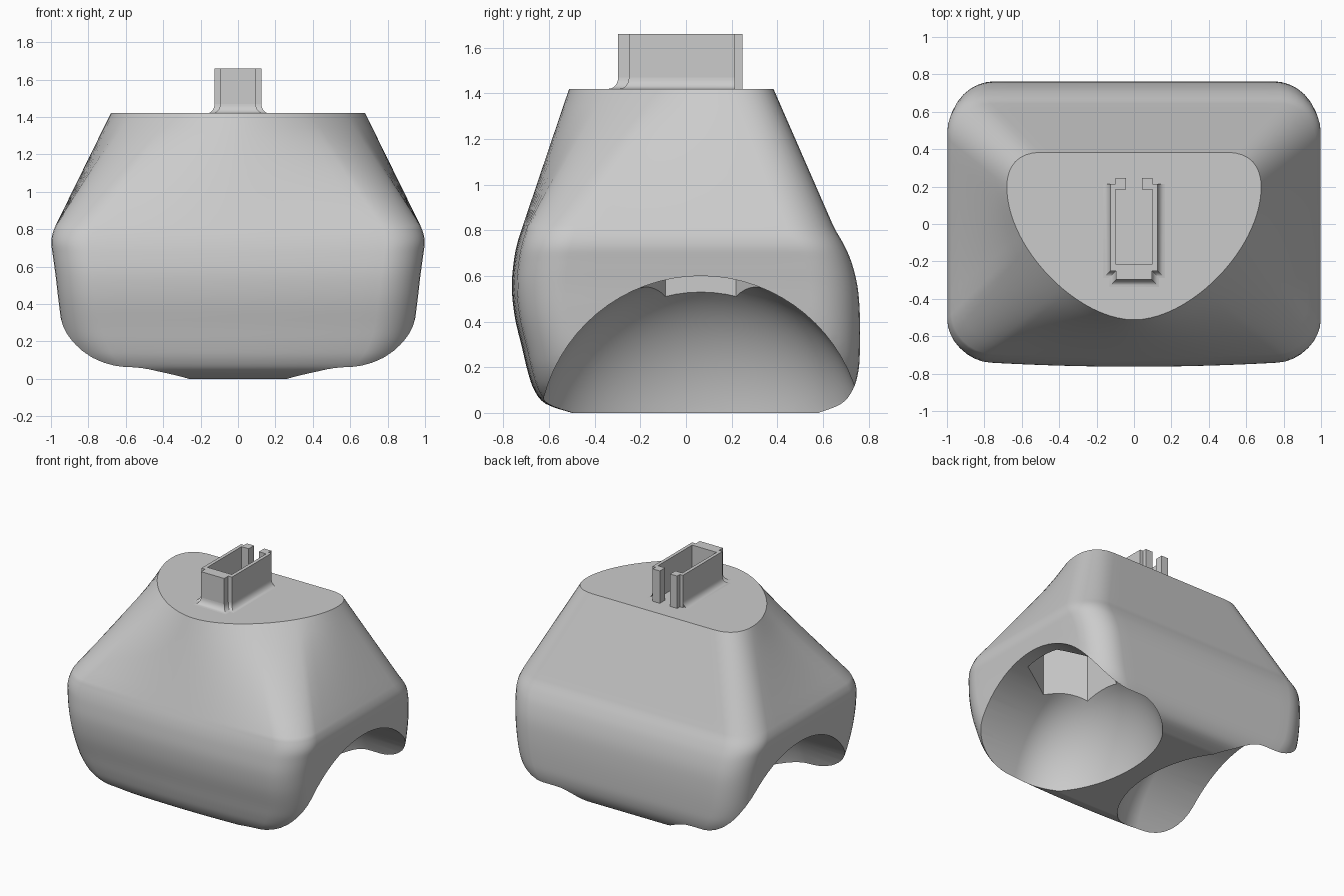
import bpy, bmesh, math
from mathutils import Vector

cube = bpy.data.objects.get("Cube")
if cube:
    bpy.data.objects.remove(cube, do_unlink=True)

grey = bpy.data.materials.new("plain_grey")
grey.use_nodes = True
grey.diffuse_color = (0.6, 0.6, 0.6, 1)
grey.node_tree.nodes["Principled BSDF"].inputs["Base Color"].default_value = (0.6, 0.6, 0.6, 1)


def loft(name, rings, caps=True):
    """Bridge equal-length closed rings of points into one object."""
    bm = bmesh.new()
    rows = [[bm.verts.new(p) for p in ring] for ring in rings]
    n = len(rows[0])
    for a, b in zip(rows, rows[1:]):
        for i in range(n):
            j = (i + 1) % n
            bm.faces.new((a[i], a[j], b[j], b[i]))
    if caps:
        bm.faces.new(rows[0])
        bm.faces.new(rows[-1])
    bmesh.ops.recalc_face_normals(bm, faces=bm.faces)
    mesh = bpy.data.meshes.new(name)
    bm.to_mesh(mesh)
    bm.free()
    mesh.materials.append(grey)
    obj = bpy.data.objects.new(name, mesh)
    bpy.context.collection.objects.link(obj)
    return obj


def select(obj):
    bpy.ops.object.select_all(action='DESELECT')
    obj.select_set(True)
    bpy.context.view_layer.objects.active = obj


def cut(obj, cutter):
    select(obj)
    mod = obj.modifiers.new("cut", 'BOOLEAN')
    mod.operation = 'DIFFERENCE'
    mod.solver = 'EXACT'
    mod.object = cutter
    bpy.ops.object.modifier_apply(modifier=mod.name)
    bpy.data.objects.remove(cutter, do_unlink=True)


def bezier(a, b, c, d, t):
    a, b, c, d = map(Vector, (a, b, c, d))
    s = 1 - t
    return a * s**3 + b * 3 * s * s * t + c * 3 * s * t * t + d * t**3


def line(a, b, t):
    return Vector(a).lerp(Vector(b), t)


STEPS = 8


def half_outline(parts):
    """Sample five edge functions, from back centre round to front centre."""
    pts = [f(i / STEPS) for f in parts for i in range(STEPS)]
    return pts + [parts[-1](1)]


def ring(half, z):
    full = half + [Vector((-p.x, p.y)) for p in half[-2:0:-1]]
    return [(p.x, p.y, z) for p in full]


# Top outline: straight back, rounded back corners, bowed front
def bow(t):
    return bezier((.68, .2), (.68, -.13), (.3, -.512), (0, -.512), t)


top_half = half_outline([
    lambda t: line((0, .383), (.5, .383), t),
    lambda t: bezier((.5, .383), (.62, .383), (.68, .31), (.68, .2), t),
    lambda t: bow(.3 * t),
    lambda t: bow(.3 + .32 * t),
    lambda t: bow(.62 + .38 * t)])


# Lower outlines: rounded rectangles with a slightly crowned front
def rect_half(hx, yf, yb, r=.21):
    def arc(cy, start):
        return lambda t: Vector((hx - r + r * math.cos(start - t * math.pi / 2),
                                 cy + r * math.sin(start - t * math.pi / 2)))
    pts = half_outline([
        lambda t: line((0, yb), (hx - r, yb), t),
        arc(yb - r, math.pi / 2),
        lambda t: line((hx, yb - r), (hx, yf + r), t),
        arc(yf + r, 0),
        lambda t: line((hx - r, yf), (0, yf), t)])
    for p in pts:
        if p.y < 0:
            p.y += .035 * (p.x / hx)**2 * p.y / yf
    return pts


# Height, half width, front and back of the lower body
levels = [Vector(v) for v in (
    (.95, .91, -.672, .587), (.82, .975, -.715, .645), (.74, .998, -.74, .69),
    (.66, .99, -.755, .725), (.55, .975, -.763, .752), (.42, .96, -.75, .762),
    (.28, .94, -.717, .762), (.18, .91, -.693, .755), (.10, .86, -.665, .73),
    (.04, .79, -.615, .68), (0, .7, -.5, .58))]
levels.append(levels[-1])


def spline(a, b, c, d, t):
    return .5 * (2 * b + (c - a) * t + (2 * a - 5 * b + 4 * c - d) * t * t
                 + (3 * b - a - 3 * c + d) * t**3)


shoulder = rect_half(*levels[1][1:])
rings = [ring([p.lerp(q, k / 8) for p, q in zip(top_half, shoulder)],
              1.42 + (levels[1][0] - 1.42) * k / 8) for k in range(8)]
for i in range(1, len(levels) - 2):
    for k in range(4):
        v = spline(*levels[i - 1:i + 3], k / 4)
        rings.append(ring(rect_half(*v[1:]), v[0]))
rings.append(ring(rect_half(*levels[-1][1:]), 0))
body = loft("body", rings)

# Domed side hollows, each with a hexagonal socket in its roof
CY, CZ, R = .065, -.11, .71
for side in (-1, 1):
    spans = [(.55 - .48 * math.cos(a), R * math.sin(a))
             for a in (math.radians(3 + 87 * k / 20) for k in range(21))]
    spans.append((1.4, R))
    dome = loft("hollow_cutter", [
        [(side * x, CY + r * math.cos(k * math.pi / 36), CZ + r * math.sin(k * math.pi / 36))
         for k in range(72)] for x, r in spans])
    cut(body, dome)
    socket = loft("socket_cutter", [
        [(side * .61 + .31 * math.sin(k * math.pi / 3), CY + .31 * math.cos(k * math.pi / 3), z)
         for k in range(6)] for z in (.2, .92)])
    cut(body, socket)

select(body)
bpy.ops.object.shade_smooth_by_angle(angle=math.radians(30))
weighted = body.modifiers.new("weighted_normals", 'WEIGHTED_NORMAL')
weighted.keep_sharp = True


# Hollow connector on the top
def rect(x0, x1, y0, y1, z):
    return [(x0, y0, z), (x1, y0, z), (x1, y1, z), (x0, y1, z)]


def block(name, x0, x1, y0, y1):
    return loft(name, [rect(x0, x1, y0, y1, z) for z in (1.41, 1.66)])


for side, label in ((-1, "right"), (1, "left")):
    block("connector_wall_" + label, *sorted((side * .1, side * .125)), -.25, .215)
    block("connector_back_post_" + label, *sorted((side * .042, side * .1)), .185, .247)
block("connector_front_wall", -.1, .1, -.25, -.215)
block("connector_front_rib", -.095, .095, -.297, -.25)


# Flared foot around the connector
def flare(name, hx, y0, y1):
    sweep = []
    for k in range(7):
        a = k * math.pi / 12
        out = .04 * (1 - math.sin(a))
        sweep.append(rect(-hx - out, hx + out, y0 - out, y1, 1.42 + .05 * (1 - math.cos(a))))
    foot = loft(name, sweep, caps=False)
    # Keep the slot at the back open
    bm = bmesh.new()
    bm.from_mesh(foot.data)
    bmesh.ops.delete(bm, geom=[f for f in bm.faces if f.normal.y > .9], context='FACES')
    bm.to_mesh(foot.data)
    bm.free()
    select(foot)
    bpy.ops.object.shade_smooth_by_angle(angle=math.radians(30))


flare("connector_foot", .125, -.25, .215)
flare("connector_front_foot", .095, -.297, -.25)
